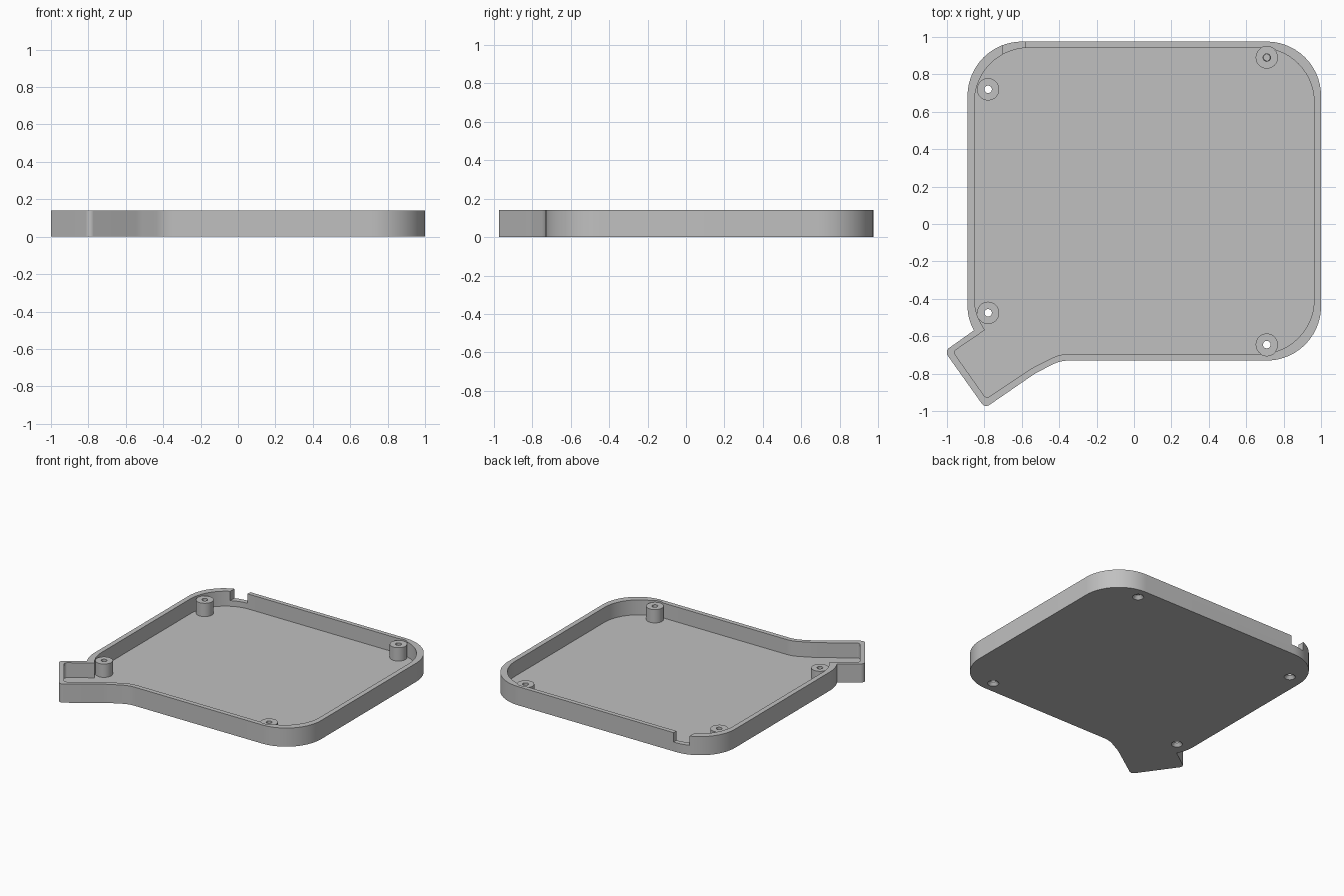
import bpy, bmesh
from math import radians, tan
from mathutils import Vector

HEIGHT, FLOOR, POST_TOP = 0.14, 0.028, 0.128
POSTS = [(-0.78, 0.72), (0.71, 0.89), (-0.78, -0.475), (0.71, -0.645)]

cube = bpy.data.objects.get("Cube")
if cube:
    bpy.data.objects.remove(cube)

grey = bpy.data.materials.new("plain_grey")
grey.use_nodes = True
colour = (0.53, 0.53, 0.53, 1)
grey.diffuse_color = colour
grey.node_tree.nodes["Principled BSDF"].inputs["Base Color"].default_value = colour


def fillet(corners, steps=16):
    """Turn (x, y, radius) corners into a rounded outline."""
    outline = []
    for i, (x, y, r) in enumerate(corners):
        p = Vector((x, y))
        if r == 0:
            outline.append(p)
            continue
        a = (Vector(corners[i - 1][:2]) - p).normalized()
        b = (Vector(corners[(i + 1) % len(corners)][:2]) - p).normalized()
        half = a.angle(b) / 2
        start = p + a * (r / tan(half))
        end = p + b * (r / tan(half))
        centre = p + (a + b).normalized() * (start - p).length / (a + b).normalized().dot(a)
        for k in range(steps + 1):
            spoke = (start - centre).lerp(end - centre, k / steps)
            outline.append(centre + spoke.normalized() * r)
    return outline


def finish(name, bm):
    bmesh.ops.recalc_face_normals(bm, faces=bm.faces)
    mesh = bpy.data.meshes.new(name)
    bm.to_mesh(mesh)
    bm.free()
    mesh.materials.append(grey)
    obj = bpy.data.objects.new(name, mesh)
    bpy.context.collection.objects.link(obj)
    return obj


def prism(name, outline, z0, z1):
    bm = bmesh.new()
    face = bm.faces.new([bm.verts.new((p.x, p.y, z0)) for p in outline])
    top = bmesh.ops.extrude_face_region(bm, geom=[face])
    verts = [v for v in top["geom"] if isinstance(v, bmesh.types.BMVert)]
    bmesh.ops.translate(bm, verts=verts, vec=(0, 0, z1 - z0))
    return finish(name, bm)


def cylinder(name, at, r0, r1, z0, z1):
    bm = bmesh.new()
    bmesh.ops.create_cone(bm, cap_ends=True, segments=40, radius1=r0, radius2=r1, depth=z1 - z0)
    bmesh.ops.translate(bm, verts=bm.verts, vec=(*at, (z0 + z1) / 2))
    return finish(name, bm)


def combine(target, tool, operation):
    """Apply a boolean and discard the tool."""
    mod = target.modifiers.new("cut", "BOOLEAN")
    mod.operation, mod.solver, mod.object = operation, "EXACT", tool
    bpy.context.view_layer.objects.active = target
    bpy.ops.object.modifier_apply(modifier=mod.name)
    bpy.data.objects.remove(tool)


# Outer shell and hollow, each with the angled spout at one corner
outer = [(1, 0.975, 0.29), (-0.89, 0.975, 0.29), (-0.89, -0.51, 0.27),
         (-0.856, -0.569, 0), (-1.013, -0.68, 0.03), (-0.797, -0.984, 0.03),
         (-0.53, -0.8, 0.3), (-0.395, -0.73, 0.2), (1, -0.73, 0.29)]
inner = [(0.963, 0.942, 0.29), (-0.853, 0.942, 0.29), (-0.853, -0.475, 0.27),
         (-0.797, -0.567, 0), (-0.967, -0.683, 0.02), (-0.79, -0.934, 0.02),
         (-0.545, -0.77, 0.3), (-0.395, -0.695, 0.2), (0.963, -0.695, 0.29)]
tray = prism("tray", fillet(outer), 0, HEIGHT)
combine(tray, prism("hollow", fillet(inner), FLOOR, 0.3), "DIFFERENCE")

# Cable notch in the back wall
notch = [Vector(p) for p in ((-0.7, 0.8), (-0.58, 0.8), (-0.58, 1.1), (-0.7, 1.1))]
combine(tray, prism("notch", notch, 0.07, 0.3), "DIFFERENCE")

# Screw posts, set just below the rim, with countersunk through holes
for at in POSTS:
    combine(tray, cylinder("clearance", at, 0.06, 0.06, POST_TOP - 0.001, 0.3), "DIFFERENCE")
    combine(tray, cylinder("post", at, 0.0595, 0.0595, 0.01, POST_TOP), "UNION")
    combine(tray, cylinder("hole", at, 0.02, 0.02, -0.1, 0.3), "DIFFERENCE")
    combine(tray, cylinder("countersink", at, 0.04, 0.018, -0.002, 0.025), "DIFFERENCE")

bpy.ops.object.select_all(action="DESELECT")
tray.select_set(True)
bpy.context.view_layer.objects.active = tray
bpy.ops.object.shade_smooth_by_angle(angle=radians(30))
